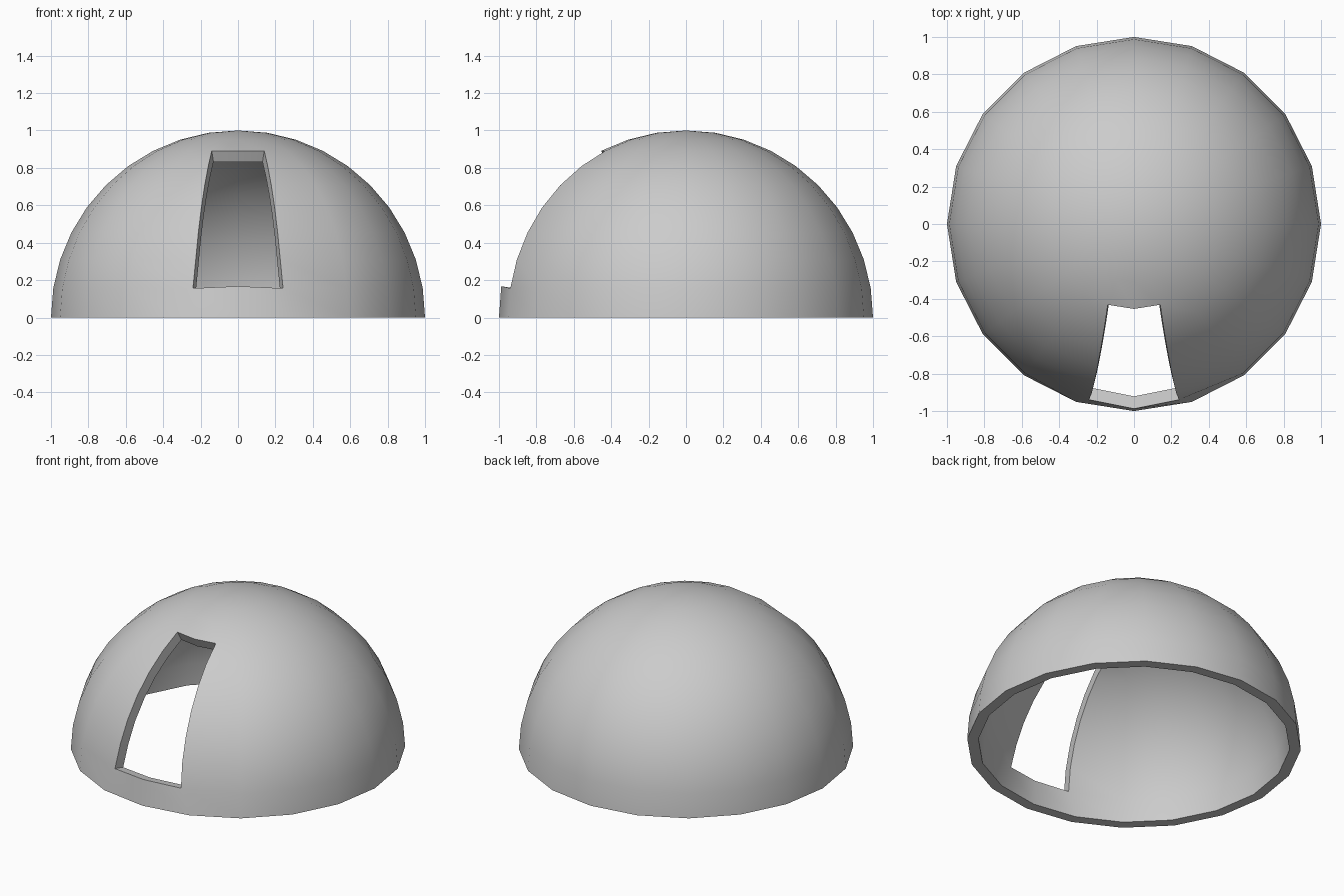
import bpy, bmesh
from math import radians, sin

if "Cube" in bpy.data.objects:
    bpy.data.objects.remove(bpy.data.objects["Cube"])

INNER = 0.933                       # inner shell as a fraction of the outer
SEG = 20

bm = bmesh.new()
bmesh.ops.create_uvsphere(bm, u_segments=SEG, v_segments=SEG, radius=1)

# Upper half only
low = [v for v in bm.verts if v.co.z < -0.01]
bmesh.ops.delete(bm, geom=low, context='VERTS')

# Slot: two columns of faces at the front, latitude 9 to 63 degrees
z0, z1 = sin(radians(9)), sin(radians(63))


def in_slot(f):
    c = f.calc_center_median()
    return c.y < 0 and abs(c.x) < -c.y * 0.3 and z0 < c.z < z1


bmesh.ops.delete(bm, geom=[f for f in bm.faces if in_slot(f)], context='FACES')

# Pull the slot sides inward so they run nearly straight
half_widths = {9: 0.241, 18: 0.226, 27: 0.212, 36: 0.196, 45: 0.178, 54: 0.159}
for v in bm.verts:
    if v.co.y < 0 and 0.01 < abs(v.co.x) < -v.co.y * 0.4:
        for lat, w in half_widths.items():
            if abs(v.co.z - sin(radians(lat))) < 0.01:
                v.co.x = w if v.co.x > 0 else -w
    elif abs(v.co.x) < 0.01 and v.co.y < -0.9 and abs(v.co.z - z0) < 0.01:
        v.co.z += 0.011

# Inner shell and the walls joining it to the outer one
outer_faces = list(bm.faces)
rim = [(e.link_loops[0].vert, e.link_loops[0].link_loop_next.vert)
       for e in bm.edges if e.is_boundary]
twin = {v: bm.verts.new(v.co * INNER) for v in list(bm.verts)}
for f in outer_faces:
    bm.faces.new([twin[v] for v in reversed(f.verts)])
for a, b in rim:
    bm.faces.new((b, a, twin[a], twin[b]))
bmesh.ops.recalc_face_normals(bm, faces=bm.faces)

mesh = bpy.data.meshes.new("dome_shell")
bm.to_mesh(mesh)
bm.free()
dome = bpy.data.objects.new("dome_shell", mesh)
bpy.context.collection.objects.link(dome)
bpy.context.view_layer.objects.active = dome
dome.select_set(True)
bpy.ops.object.shade_smooth_by_angle(angle=radians(30))
